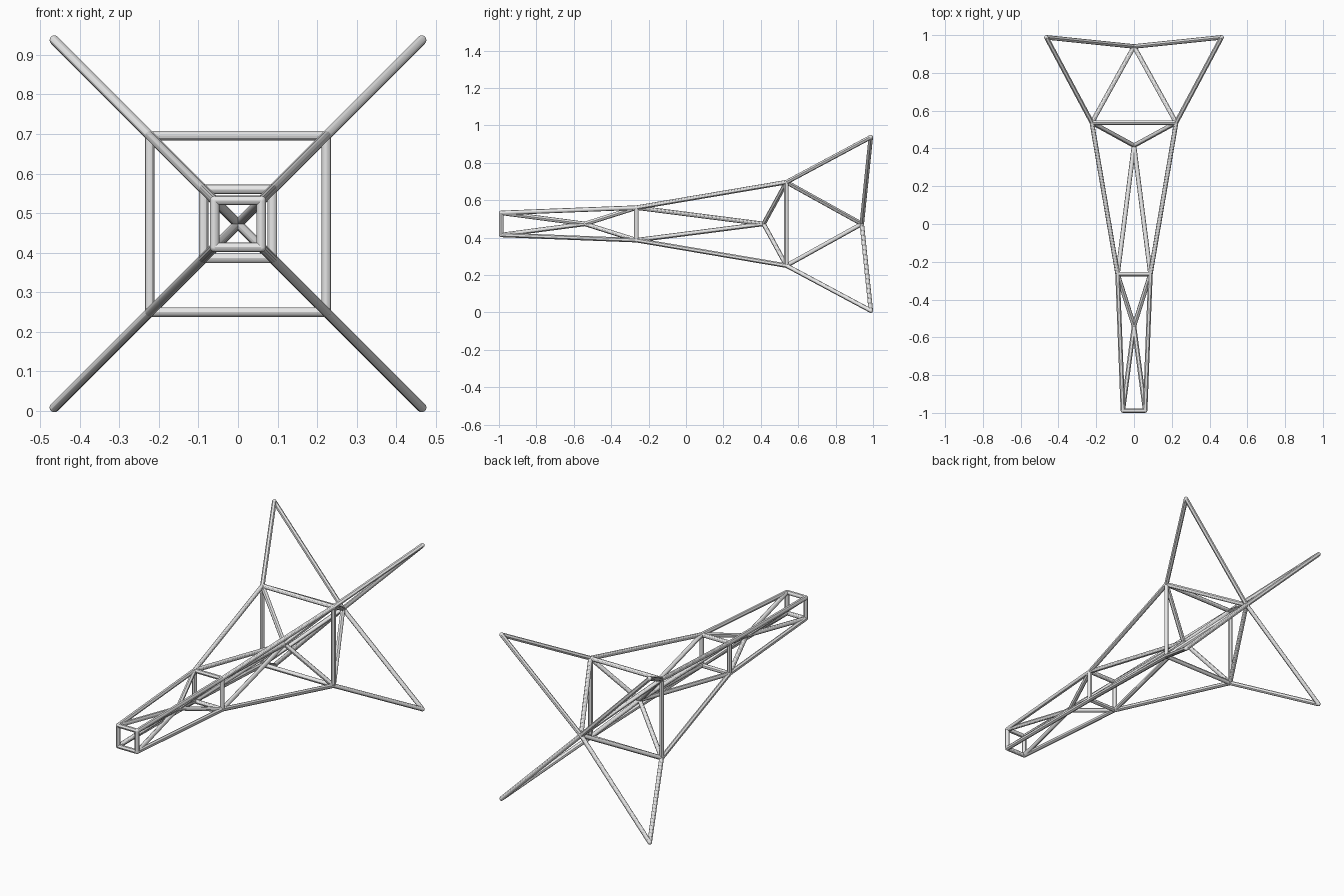
import bpy, bmesh
from mathutils import Vector, Matrix

cube = bpy.data.objects.get("Cube")
if cube:
    bpy.data.objects.remove(cube, do_unlink=True)

RADIUS = 0.012
MID_Z = 0.473
SIDES = 12

steel = bpy.data.materials.new("light grey")
steel.use_nodes = True
grey = (0.8, 0.8, 0.8, 1)
steel.diffuse_color = grey
steel.node_tree.nodes["Principled BSDF"].inputs["Base Color"].default_value = grey


def corners(y, half):
    """Four corners of a square frame facing the y axis, in order."""
    return [Vector((sx * half, y, MID_Z + sz * half))
            for sx, sz in ((-1, -1), (1, -1), (1, 1), (-1, 1))]


def build(name, bars, joints=()):
    """One mesh of round bars, with small balls closing the joints."""
    bm = bmesh.new()
    for a, b in bars:
        d = b - a
        turn = d.to_track_quat('Z', 'Y').to_matrix().to_4x4()
        bmesh.ops.create_cone(bm, cap_ends=True, segments=SIDES,
                              radius1=RADIUS, radius2=RADIUS, depth=d.length,
                              matrix=Matrix.Translation((a + b) / 2) @ turn)
    for p in joints:
        bmesh.ops.create_uvsphere(bm, u_segments=SIDES, v_segments=8, radius=RADIUS,
                                  matrix=Matrix.Translation(p))
    mesh = bpy.data.meshes.new(name)
    bm.to_mesh(mesh)
    bm.free()
    mesh.materials.append(steel)
    obj = bpy.data.objects.new(name, mesh)
    bpy.context.collection.objects.link(obj)
    # Round sides, crisp end caps
    bpy.ops.object.select_all(action='DESELECT')
    obj.select_set(True)
    bpy.context.view_layer.objects.active = obj
    bpy.ops.object.shade_smooth_by_angle()


def ring(name, pts):
    build(name, [(pts[i], pts[(i + 1) % 4]) for i in range(4)], pts)


def fan(name, pts, hub):
    build(name, [(p, hub) for p in pts], [hub])


# Corner sets along the mast
front = corners(-0.988, 0.059)
middle = corners(-0.265, 0.087)
rear = corners(0.537, 0.223)
tips = corners(0.988, 0.464)

# Square frames
ring("front_frame", front)
ring("middle_frame", middle)
ring("rear_frame", rear)

# Long corner rails and outer fin edges
build("front_rails", list(zip(front, middle)))
build("rear_rails", list(zip(middle, rear)))
build("fin_edges", list(zip(rear, tips)), tips)

# Diagonal braces meeting on the centre line
front_hub, inner_hub, tail_hub = [Vector((0, y, MID_Z)) for y in (-0.54, 0.415, 0.94)]
fan("front_braces", front, front_hub)
fan("middle_front_braces", middle, front_hub)
fan("middle_rear_braces", middle, inner_hub)
fan("rear_inner_braces", rear, inner_hub)
fan("rear_tail_braces", rear, tail_hub)
fan("fin_tail_edges", tips, tail_hub)
